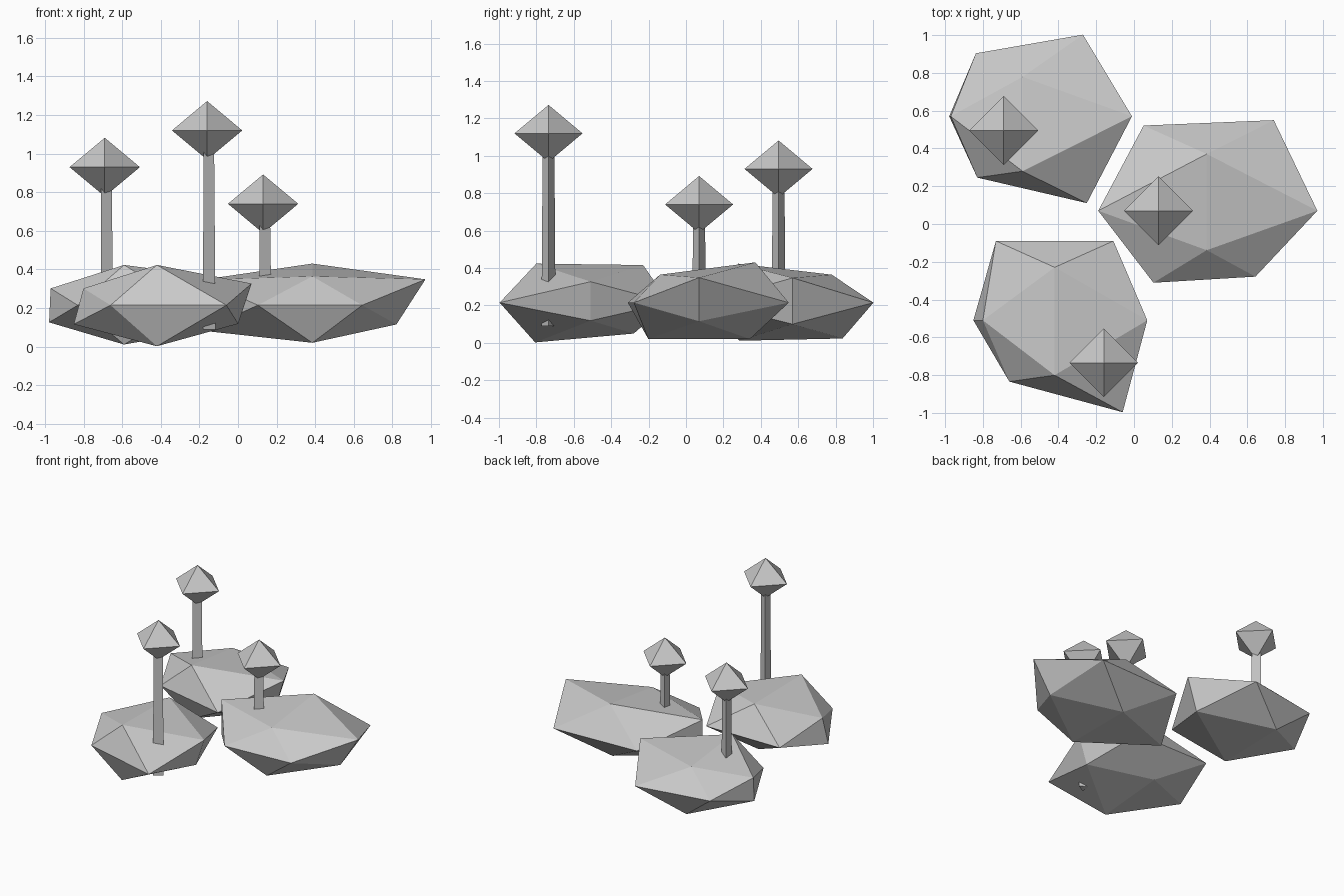
import bpy
import bmesh
from math import pi
from mathutils import Matrix, Vector

old = bpy.data.objects.get("Cube")
if old:
    bpy.data.objects.remove(old, do_unlink=True)

# One plain stone colour for everything
stone = bpy.data.materials.new("stone_grey")
stone.use_nodes = True
grey = (0.58, 0.58, 0.58, 1)
stone.diffuse_color = grey
stone.node_tree.nodes["Principled BSDF"].inputs["Base Color"].default_value = grey

GOLDEN = (1 + 5 ** 0.5) / 2
SQUASH = Vector((1, 0.835, 0.37))
SIGNS = [(-1, -1), (-1, 1), (1, -1), (1, 1)]


def finish(name, bm, location):
    bmesh.ops.recalc_face_normals(bm, faces=bm.faces)
    mesh = bpy.data.meshes.new(name)
    bm.to_mesh(mesh)
    bm.free()
    mesh.materials.append(stone)
    obj = bpy.data.objects.new(name, mesh)
    obj.location = location
    bpy.context.collection.objects.link(obj)


def rock(name, location, ends, ridges, sides):
    """Flattened icosahedron whose corners are pulled in or out radially."""
    bm = bmesh.new()
    for (i, j), end, ridge, side in zip(SIGNS, ends, ridges, sides):
        for corner, reach in ((Vector((i * GOLDEN, 0, j)), end),
                              (Vector((0, i, j * GOLDEN)), ridge),
                              (Vector((i, j * GOLDEN, 0)), side)):
            bm.verts.new(corner * reach * SQUASH)
    bmesh.ops.convex_hull(bm, input=bm.verts)
    finish(name, bm, location)


def crystal(name, x, y, z):
    """Octahedron made of two four-sided cones."""
    bm = bmesh.new()
    for point in (Vector((0, 0, 0.152)), Vector((0, 0, -0.152))):
        bm.verts.new(point)
    for s in (-0.182, 0.182):
        bm.verts.new((s, 0, 0))
        bm.verts.new((0, s, 0))
    bmesh.ops.convex_hull(bm, input=bm.verts)
    finish(name, bm, (x, y, z))


def stem(name, x, y, bottom, top):
    """Tapered three-sided post with one edge towards +x."""
    bm = bmesh.new()
    bmesh.ops.create_cone(bm, cap_ends=True, segments=3, radius1=0.044,
                          radius2=0.036, depth=top - bottom,
                          matrix=Matrix.Rotation(-pi / 2, 4, "Z"))
    # Turn the section so that its single leading corner faces +x
    lead = max(bm.verts, key=lambda v: v.co.xy.length * (v.co.z < 0)).co.xy
    turn = lead.angle_signed(Vector((1, 0)))
    bm.transform(Matrix.Rotation(-turn, 4, "Z"))
    finish(name, bm, (x, y, (bottom + top) / 2))


# Floating rocks
rock("back_rock", (-0.59, 0.57, 0.215),
     (0.24, 0.235, 0.31, 0.358), (0.34, 0.348, 0.32, 0.25),
     (0.24, 0.247, 0.34, 0.32))
rock("left_rock", (0.385, 0.07, 0.215),
     (0.355, 0.355, 0.269, 0.362), (0.325, 0.25, 0.325, 0.36),
     (0.282, 0.334, 0.258, 0.355))
rock("front_rock", (-0.42, -0.51, 0.215),
     (0.266, 0.235, 0.26, 0.303), (0.355, 0.348, 0.276, 0.336),
     (0.24, 0.311, 0.36, 0.311))

# Posts topped with crystals
for part, x, y, z in (("back", -0.69, 0.495, 0.93),
                      ("left", 0.13, 0.07, 0.74),
                      ("front", -0.16, -0.735, 1.12)):
    stem(part + "_stem", x, y, 0.09, z - 0.05)
    crystal(part + "_crystal", x, y, z)
